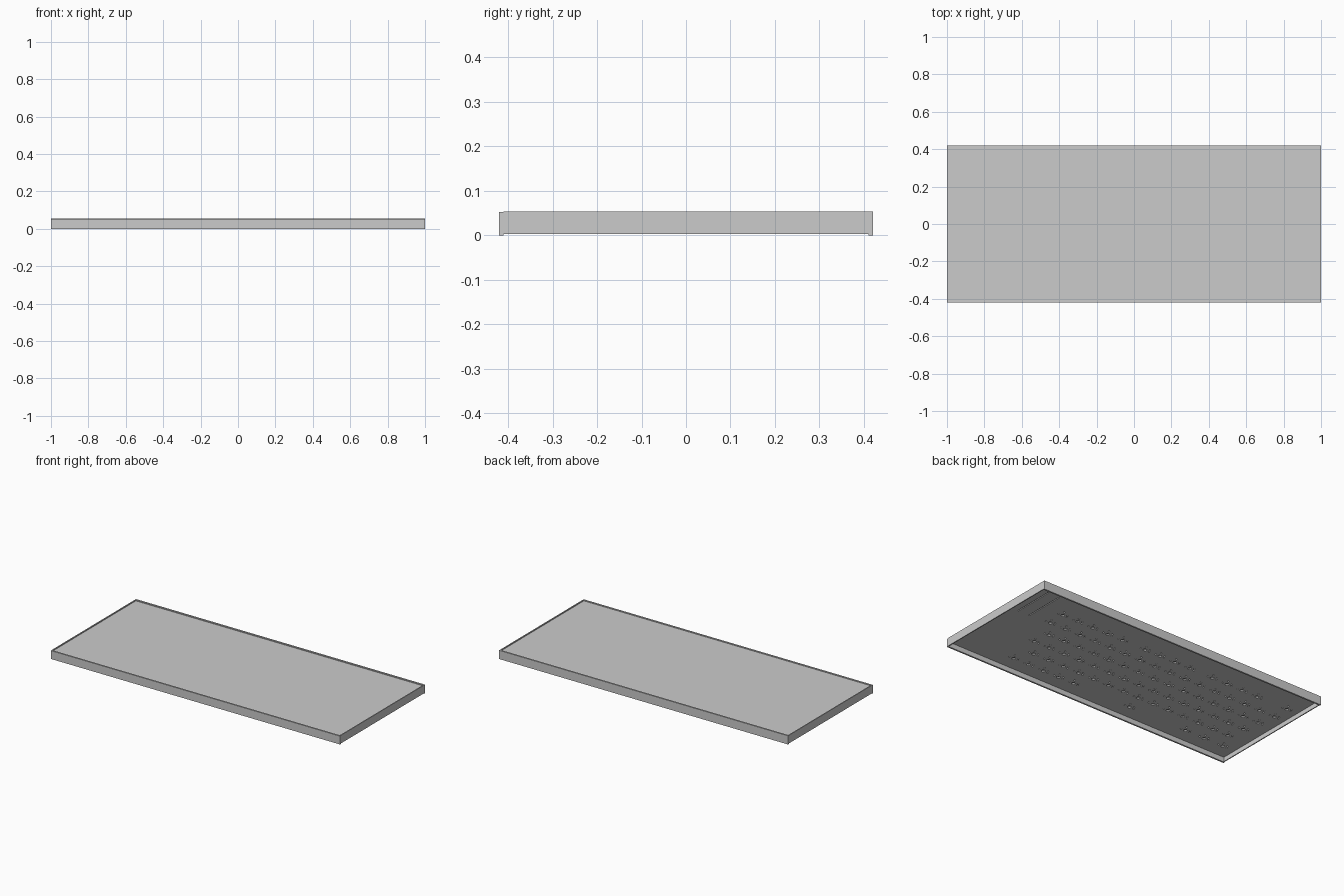
import bpy, bmesh
from mathutils import Matrix

cube = bpy.data.objects.get("Cube")
if cube:
    bpy.data.objects.remove(cube, do_unlink=True)

grey = bpy.data.materials.new("plain grey")
grey.use_nodes = True
tone = (0.6, 0.6, 0.6, 1)
grey.diffuse_color = tone
grey.node_tree.nodes["Principled BSDF"].inputs["Base Color"].default_value = tone


def finish(bm, name):
    mesh = bpy.data.meshes.new(name)
    bm.to_mesh(mesh)
    bm.free()
    mesh.materials.append(grey)
    obj = bpy.data.objects.new(name, mesh)
    bpy.context.collection.objects.link(obj)
    return obj


def add_box(bm, x, y, z):
    size = [b - a for a, b in (x, y, z)]
    mid = [(a + b) / 2 for a, b in (x, y, z)]
    bmesh.ops.create_cube(bm, size=1, matrix=Matrix.Translation(mid) @ Matrix.Diagonal((*size, 1)))


def box(name, x, y, z):
    bm = bmesh.new()
    add_box(bm, x, y, z)
    return finish(bm, name)


W, D, H, T = 1.0, 0.42, 0.054, 0.01
PLATE, COVER, TOP = 0.03, 0.039, 0.048

# Thin walls around the tray
box("front_wall", (-W, W), (-D, -D + T), (0, H - 0.002))
box("back_wall", (-W, W), (D - T, D), (0, H))
for side, s in (("right", -1), ("left", 1)):
    box(side + "_wall", sorted((s * W, s * (W - 0.006))), (-D + T, D - T), (0.003, H))

# Smooth cover, slightly below the rim
box("top_cover", (-W + 0.006, W - 0.006), (-D + T, D - T), (COVER, TOP))

# Mounting plate with pierced switch holes
plate = box("switch_plate", (-W + 0.006, W - 0.006), (-D + T, D - T), (PLATE, COVER))
holes = bmesh.new()


def hole(x, y, radius):
    bmesh.ops.create_cone(holes, cap_ends=True, segments=10, radius1=radius, radius2=radius,
                          depth=0.02, matrix=Matrix.Translation((x, y, PLATE)))


PITCH = 0.108
# Each row: first column offset and the columns that hold a switch
rows = [
    (0, (0, 2, 3, 4, 5, 6.5, 7.5, 8.5, 9.5, 11, 12, 13, 14, 15)),
    (0, range(16)),
    (0.25, range(15)),
    (0.4, range(15)),
    (0.6, range(14)),
    (0.1, (0, 1.25, 2.5, 6.25, 10, 11, 12, 13, 14)),
]
for r, (shift, columns) in enumerate(rows):
    for c in columns:
        x, y = -0.92 + (c + shift) * PITCH, 0.22 - r * PITCH
        hole(x, y, 0.011)
        for dx, dy in ((-0.03, 0), (0.03, 0), (-0.022, 0.015), (0.015, 0.03)):
            hole(x + dx, y + dy, 0.005)

# Slots beside the controller corner
add_box(holes, (0.84, 0.846), (0.1, 0.36), (0.02, COVER - 0.004))
add_box(holes, (0.92, 0.926), (0.1, 0.36), (0.02, COVER - 0.004))

cutter = finish(holes, "hole_cutter")
cutter.hide_render = True
cutter.hide_viewport = True
cut = plate.modifiers.new("holes", "BOOLEAN")
cut.object = cutter
cut.operation = "DIFFERENCE"
cut.solver = "EXACT"
